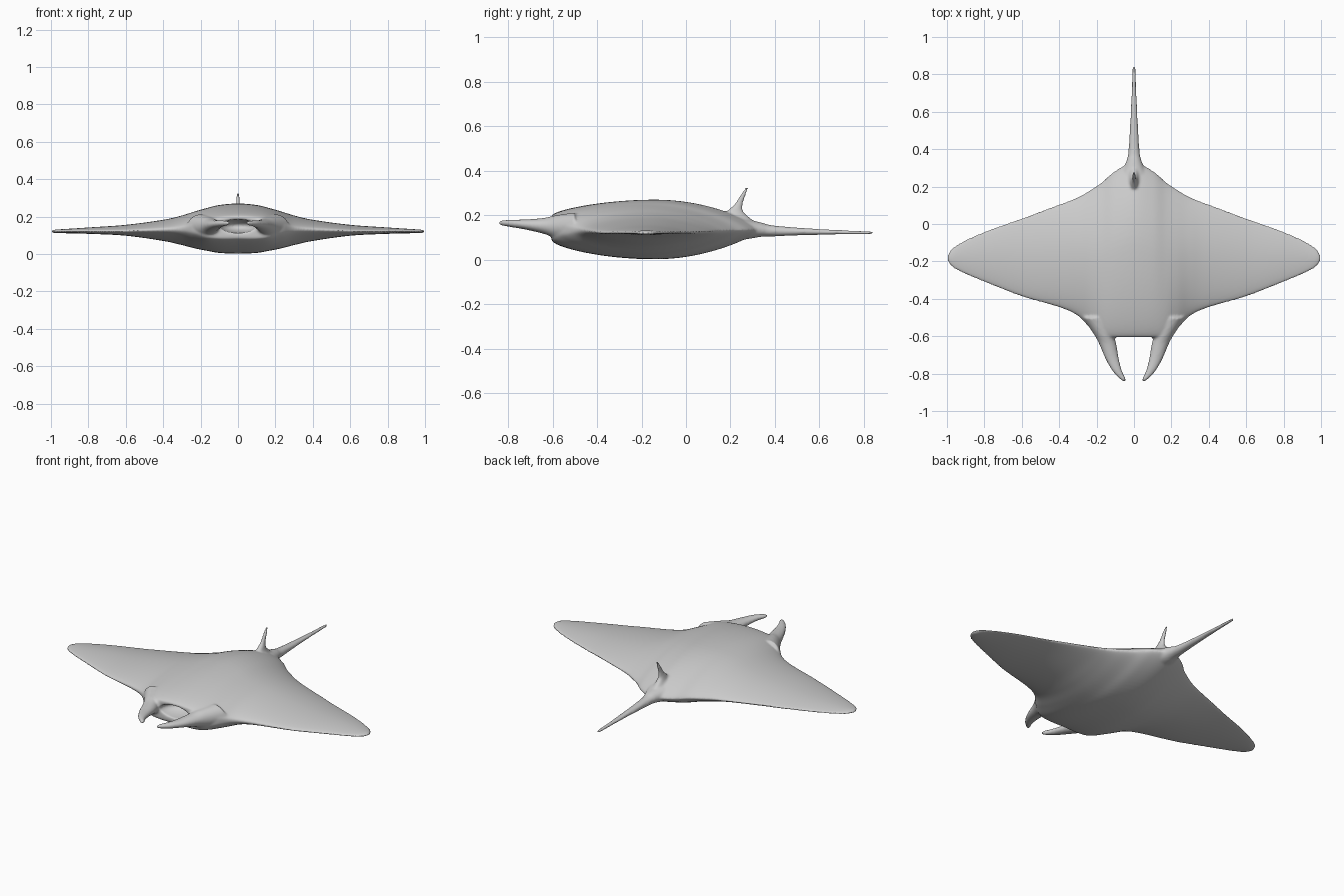
import bpy, bmesh, math
from mathutils import Vector

if "Cube" in bpy.data.objects:
    bpy.data.objects.remove(bpy.data.objects["Cube"])


def catmull(rows, steps):
    """Smoothly interpolate rows of numbers."""
    out = []
    n = len(rows)
    for i in range(n - 1):
        p0, p1 = rows[max(i - 1, 0)], rows[i]
        p2, p3 = rows[i + 1], rows[min(i + 2, n - 1)]
        for s in range(steps):
            t = s / steps
            out.append([0.5 * (2 * b + (c - a) * t + (2 * a - 5 * b + 4 * c - d) * t * t
                               + (3 * b - a - 3 * c + d) * t ** 3)
                        for a, b, c, d in zip(p0, p1, p2, p3)])
    out.append(list(rows[-1]))
    return out


def loft(name, rings):
    """Skin a list of closed rings and cap both ends."""
    bm = bmesh.new()
    vr = [[bm.verts.new(p) for p in r] for r in rings]
    n = len(rings[0])
    for a, b in zip(vr, vr[1:]):
        for i in range(n):
            j = (i + 1) % n
            bm.faces.new((a[i], a[j], b[j], b[i]))
    bm.faces.new(vr[0])
    bm.faces.new(vr[-1])
    bmesh.ops.remove_doubles(bm, verts=bm.verts, dist=1e-5)
    bmesh.ops.recalc_face_normals(bm, faces=bm.faces)
    me = bpy.data.meshes.new(name)
    bm.to_mesh(me)
    bm.free()
    ob = bpy.data.objects.new(name, me)
    bpy.context.collection.objects.link(ob)
    return ob


def ellipse(centre, u, v, n=24):
    c, u, v = Vector(centre), Vector(u), Vector(v)
    return [c + u * math.cos(2 * math.pi * i / n) + v * math.sin(2 * math.pi * i / n)
            for i in range(n)]


# Body and wings: x, leading y, trailing y, top z, bottom z, nose bluntness
half = [
    (0.00, -0.605, 0.33, 0.270, 0.002, 0.40),
    (0.10, -0.605, 0.285, 0.262, 0.006, 0.40),
    (0.17, -0.600, 0.225, 0.245, 0.018, 0.36),
    (0.23, -0.560, 0.185, 0.228, 0.030, 0.20),
    (0.30, -0.490, 0.145, 0.206, 0.048, 0.08),
    (0.40, -0.445, 0.105, 0.183, 0.070, 0.04),
    (0.60, -0.388, 0.035, 0.156, 0.098, 0.04),
    (0.80, -0.312, -0.035, 0.142, 0.108, 0.04),
    (0.92, -0.262, -0.090, 0.134, 0.111, 0.04),
    (0.98, -0.225, -0.135, 0.130, 0.112, 0.04),
    (1.003, -0.180, -0.180, 0.121, 0.121, 0.00),
]
span = [(-r[0],) + r[1:] for r in reversed(half[1:])] + half


def section(row, n=40):
    x, y0, y1, zt, zb, blunt = row
    tip = min(abs(x), 1)

    def pt(t, z):
        ze = 0.148 - 0.012 * t - (0.027 - 0.012 * t) * min(1, tip * 1.6)
        s = max(math.sin(math.pi * t), 0)
        f = blunt + (1 - blunt) * s ** 0.6 if t < 0.5 else s ** 0.72
        if t >= 1:
            f = 0
        return (x, y0 + (y1 - y0) * t, ze + (z - ze) * f)
    ts = [(1 - math.cos(math.pi * i / n)) / 2 for i in range(n + 1)]
    return [pt(t, zt) for t in ts] + [pt(t, zb) for t in reversed(ts[:-1])]


body = loft("manta_ray", [section(r) for r in catmull(span, 6)])

# Open mouth hollowed between the head fins
bpy.ops.mesh.primitive_uv_sphere_add(segments=32, ring_count=16, location=(0, -0.615, 0.149))
mouth = bpy.context.object
mouth.name = "mouth_cutter"
mouth.scale = (0.098, 0.11, 0.037)
mouth.hide_render = True
cut = body.modifiers.new("mouth", 'BOOLEAN')
cut.operation = 'DIFFERENCE'
cut.object = mouth
bpy.context.view_layer.objects.active = body
bpy.ops.object.modifier_apply(modifier=cut.name)
bpy.data.objects.remove(mouth)

# Curved head fins: x, y, z, half width, half height
fin = catmull([
    (0.205, -0.50, 0.148, 0.070, 0.065),
    (0.162, -0.59, 0.149, 0.052, 0.050),
    (0.141, -0.64, 0.152, 0.046, 0.036),
    (0.117, -0.72, 0.158, 0.036, 0.023),
    (0.090, -0.785, 0.163, 0.026, 0.017),
    (0.062, -0.825, 0.165, 0.017, 0.012),
    (0.050, -0.841, 0.165, 0.008, 0.007)], 5)
parts = [loft("head_fin", [ellipse((s * x, y, z), (w, 0, 0), (0, 0, h))
                           for x, y, z, w, h in fin]) for s in (-1, 1)]

# Tail: y, z, half width, half height
tail = catmull([
    (0.18, 0.140, 0.130, 0.060),
    (0.28, 0.137, 0.066, 0.044),
    (0.34, 0.135, 0.040, 0.032),
    (0.40, 0.129, 0.029, 0.024),
    (0.60, 0.125, 0.018, 0.013),
    (0.80, 0.121, 0.010, 0.008),
    (0.841, 0.120, 0.007, 0.006)], 6)
parts.append(loft("tail", [ellipse((0, y, z), (w, 0, 0), (0, 0, h)) for y, z, w, h in tail]))

# Swept dorsal fin: z, front y, back y, half thickness
dorsal = catmull([
    (0.170, 0.140, 0.310, 0.035),
    (0.215, 0.180, 0.260, 0.020),
    (0.250, 0.218, 0.256, 0.012),
    (0.290, 0.244, 0.269, 0.009),
    (0.328, 0.270, 0.283, 0.007)], 5)
parts.append(loft("dorsal_fin", [ellipse((0, (a + b) / 2, z), (t, 0, 0), (0, (b - a) / 2, 0))
                                 for z, a, b, t in dorsal]))

# Fuse the parts into one smooth skin
bpy.ops.object.select_all(action='DESELECT')
for ob in parts + [body]:
    ob.select_set(True)
bpy.context.view_layer.objects.active = body
bpy.ops.object.join()
skin = body.modifiers.new("skin", 'REMESH')
skin.mode = 'VOXEL'
skin.voxel_size = 0.007
skin.use_smooth_shade = True
relax = body.modifiers.new("relax", 'SMOOTH')
relax.factor = 0.5
relax.iterations = 5
